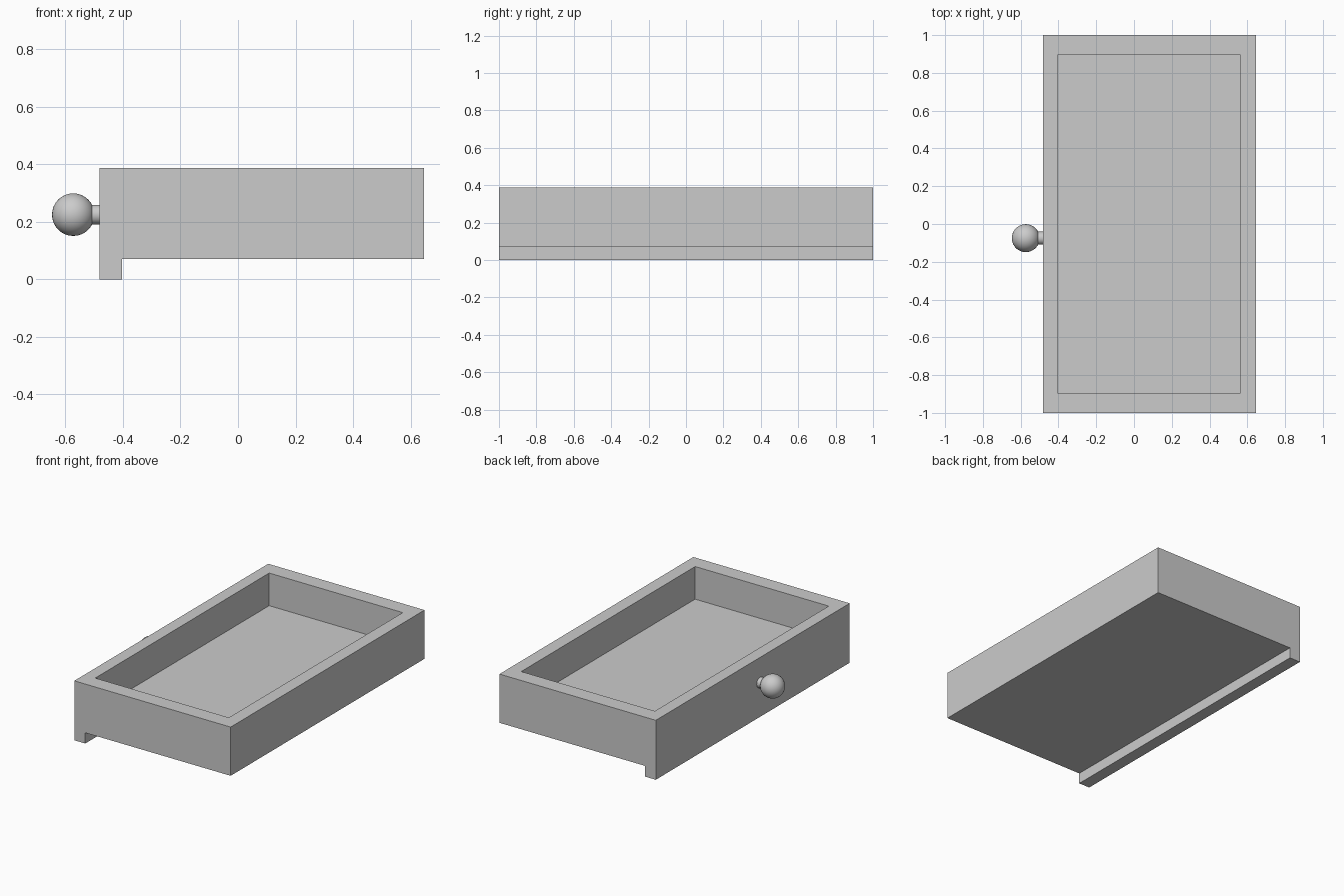
import bpy, bmesh, math
from mathutils import Vector

default_cube = bpy.data.objects.get("Cube")
if default_cube:
    bpy.data.objects.remove(default_cube, do_unlink=True)

grey = bpy.data.materials.new("plain_grey")
grey.use_nodes = True
colour = (0.6, 0.6, 0.6, 1)
grey.diffuse_color = colour
grey.node_tree.nodes["Principled BSDF"].inputs["Base Color"].default_value = colour


def extrude_profile(name, profile, y0, y1):
    """Solid made from an x-z outline swept along y."""
    bm = bmesh.new()
    face = bm.faces.new([bm.verts.new((x, y0, z)) for x, z in profile])
    swept = bmesh.ops.extrude_face_region(bm, geom=[face])["geom"]
    moved = [v for v in swept if isinstance(v, bmesh.types.BMVert)]
    bmesh.ops.translate(bm, verts=moved, vec=Vector((0, y1 - y0, 0)))
    bmesh.ops.recalc_face_normals(bm, faces=bm.faces)
    mesh = bpy.data.meshes.new(name)
    bm.to_mesh(mesh)
    bm.free()
    obj = bpy.data.objects.new(name, mesh)
    bpy.context.collection.objects.link(obj)
    mesh.materials.append(grey)
    return obj


FRONT, BACK, TOP, BASE = -0.482, 0.647, 0.388, 0.07
INNER_FRONT, INNER_BACK, FLOOR = -0.403, 0.562, 0.175

# Drawer body with the front panel hanging below the base
body = extrude_profile("drawer_body", [
    (FRONT, 0), (INNER_FRONT, 0), (INNER_FRONT, BASE),
    (BACK, BASE), (BACK, TOP), (FRONT, TOP)], -1, 1)

# Hollow out the tray
cutter = extrude_profile("tray_cutter", [
    (INNER_FRONT, FLOOR), (INNER_BACK, FLOOR),
    (INNER_BACK, 0.6), (INNER_FRONT, 0.6)], -0.897, 0.897)
cutter.hide_render = True
cut = body.modifiers.new("tray", 'BOOLEAN')
cut.operation = 'DIFFERENCE'
cut.solver = 'EXACT'
cut.object = cutter
bpy.context.view_layer.objects.active = body
bpy.ops.object.modifier_apply(modifier=cut.name)
bpy.data.objects.remove(cutter, do_unlink=True)


def finish_smooth(obj, name):
    obj.name = name
    obj.data.materials.append(grey)
    bpy.ops.object.shade_smooth_by_angle(angle=math.radians(40))


# Round pull knob on its short stem
KNOB_Y, KNOB_Z = -0.075, 0.225
bpy.ops.mesh.primitive_cylinder_add(
    vertices=32, radius=0.034, depth=0.07,
    location=(-0.512, KNOB_Y, KNOB_Z), rotation=(0, math.pi / 2, 0))
finish_smooth(bpy.context.object, "knob_stem")
bpy.ops.mesh.primitive_uv_sphere_add(
    segments=32, ring_count=16, radius=0.074,
    location=(-0.573, KNOB_Y, KNOB_Z))
finish_smooth(bpy.context.object, "knob")
